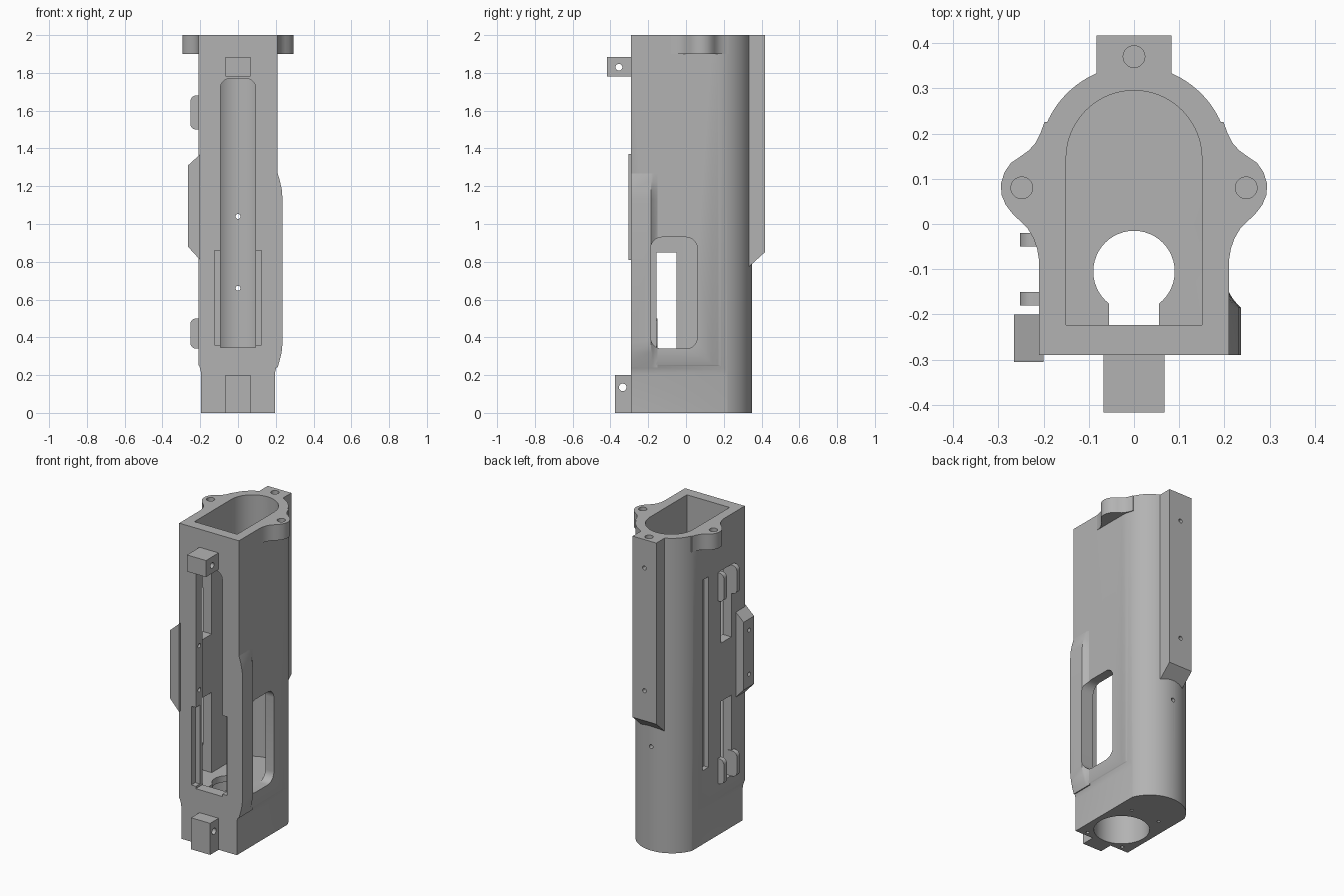
import bpy, bmesh
from math import sin, cos, pi, radians

old = bpy.data.objects.get("Cube")
if old:
    bpy.data.objects.remove(old, do_unlink=True)

GREY = (0.45, 0.45, 0.45, 1)
mat = bpy.data.materials.new("plain grey")
mat.use_nodes = True
mat.diffuse_color = GREY
mat.node_tree.nodes["Principled BSDF"].inputs["Base Color"].default_value = GREY


def arc(cx, cy, r, a0, a1, n=8):
    return [(cx + r * cos(radians(a0 + (a1 - a0) * i / n)),
             cy + r * sin(radians(a0 + (a1 - a0) * i / n))) for i in range(n + 1)]


def circle(cx, cy, r, n=32):
    return arc(cx, cy, r, 0, 360, n)[:-1]


def rect(x0, x1, y0, y1):
    return [(x0, y0), (x1, y0), (x1, y1), (x0, y1)]


def round_rect(x0, x1, y0, y1, r):
    return (arc(x1 - r, y1 - r, r, 0, 90) + arc(x0 + r, y1 - r, r, 90, 180)
            + arc(x0 + r, y0 + r, r, 180, 270) + arc(x1 - r, y0 + r, r, 270, 360))


def mirror(pts):
    return [(-x, y) for x, y in pts]


def prism(name, pts, axis, lo, hi):
    """Extrude a 2D outline along an axis."""
    place = {"x": lambda u, v, w: (w, u, v),
             "y": lambda u, v, w: (u, w, v),
             "z": lambda u, v, w: (u, v, w)}[axis]
    bm = bmesh.new()
    rings = [[bm.verts.new(place(u, v, w)) for u, v in pts] for w in (lo, hi)]
    bm.faces.new(rings[0])
    bm.faces.new(rings[1])
    n = len(pts)
    for i in range(n):
        j = (i + 1) % n
        bm.faces.new((rings[0][i], rings[0][j], rings[1][j], rings[1][i]))
    return finish(name, bm)


def finish(name, bm):
    bmesh.ops.recalc_face_normals(bm, faces=bm.faces)
    me = bpy.data.meshes.new(name)
    bm.to_mesh(me)
    bm.free()
    me.materials.append(mat)
    ob = bpy.data.objects.new(name, me)
    bpy.context.collection.objects.link(ob)
    return ob


def activate(ob):
    bpy.ops.object.select_all(action="DESELECT")
    ob.select_set(True)
    bpy.context.view_layer.objects.active = ob


def cut(targets, *outline):
    """Subtract an extruded outline from the given parts."""
    cutter = prism("cutter", *outline)
    cutter.hide_render = True
    for ob in targets:
        activate(ob)
        mod = ob.modifiers.new("cut", "BOOLEAN")
        mod.operation = "DIFFERENCE"
        mod.solver = "EXACT"
        mod.object = cutter
        bpy.ops.object.modifier_apply(modifier=mod.name)
    bpy.data.objects.remove(cutter, do_unlink=True)


# main housing: flat front, half-round back
body = prism("housing", [(-0.21, -0.29), (0.21, -0.29)] + arc(0, 0.14, 0.21, 0, 180, 48),
             "z", 0, 2)

# mounting ears around the top rim
ear = [(0.17, -0.08), (0.21, -0.08), (0.214, -0.055), (0.222, -0.032), (0.235, -0.01),
       (0.25, 0.005), (0.268, 0.022), (0.284, 0.043), (0.293, 0.065), (0.294, 0.09),
       (0.286, 0.115), (0.272, 0.135), (0.25, 0.15), (0.232, 0.163), (0.217, 0.18),
       (0.207, 0.2), (0.198, 0.225), (0.17, 0.225)]
ears = [prism("left_ear", ear, "z", 1.9, 2),
        prism("right_ear", mirror(ear), "z", 1.9, 2)]

# back spine with a chamfered lower end
spine = prism("back_spine", [(0.31, 0.755), (0.34, 0.78), (0.417, 0.85), (0.417, 2), (0.31, 2)],
              "x", -0.083, 0.083)

# hinge tabs on the front
top_tab = prism("top_tab", rect(-0.067, 0.067, 1.78, 1.885), "y", -0.417, -0.26)
bottom_tab = prism("bottom_tab", rect(-0.067, 0.067, 0, 0.2), "y", -0.375, -0.28)

# side plate on the right edge
plate = prism("side_plate", [(-0.2, 0.81), (-0.21, 0.82), (-0.265, 0.88), (-0.265, 1.31),
                             (-0.21, 1.36), (-0.2, 1.37)], "y", -0.305, -0.2)

# raised rail on the left edge, blended into the side
rail_line = [(0, 0.24), (0.4, 0.275), (0.8, 0.32), (1, 0.37), (1, 1.13), (0.85, 1.18),
             (0.5, 1.225), (0, 1.27)]
bm = bmesh.new()
rings = []
for y, h in ((-0.29, 1), (-0.185, 1), (-0.175, 0.65), (-0.164, 0.3), (-0.15, 0)):
    ring = [(0.19, 0.24)] + [(0.2095 + 0.0265 * h * f, z) for f, z in rail_line] + [(0.19, 1.27)]
    rings.append([bm.verts.new((x, y, z)) for x, z in ring])
for a, b in zip(rings, rings[1:]):
    for i in range(len(a)):
        j = (i + 1) % len(a)
        bm.faces.new((a[i], a[j], b[j], b[i]))
bm.faces.new(rings[0])
bm.faces.new(rings[-1])
rail = finish("side_rail", bm)

# retaining clips in pairs beside the right-hand slots
clips = []
for z0, z1, place in ((0.34, 0.5, "lower"), (1.5, 1.68, "upper")):
    for y0, side in ((-0.18, "front"), (-0.05, "rear")):
        clips.append(prism(f"{place}_{side}_clip", round_rect(-0.252, -0.17, z0, z1, 0.03),
                           "y", y0, y0 + 0.03))

# inner cavity, floor keyhole and bottom bore
cavity = [(-0.15, -0.223), (0.15, -0.223)] + arc(0, 0.145, 0.15, 0, 180, 40)
cut([body], cavity, "z", 0.34, 2.1)
cut([body], circle(0, -0.105, 0.09, 48), "z", 0.2, 0.4)
cut([body], rect(-0.055, 0.055, -0.223, -0.15), "z", 0.2, 0.4)
cut([body], circle(0, -0.11, 0.16, 56), "z", -0.1, 0.3)

# narrowed foot
foot = [(0.195, -0.1), (0.195, 0.205), (0.198, 0.225), (0.205, 0.247), (0.215, 0.265),
        (0.3, 0.265), (0.3, -0.1)]
cut([body], foot, "y", -0.6, 0.6)
cut([body], mirror(foot), "y", -0.6, 0.6)

# front slot with rounded top and a wider stepped section
slot = [(-0.093, 0.345), (0.093, 0.345)] + arc(0.043, 1.72, 0.05, 0, 90) + arc(-0.043, 1.72, 0.05, 90, 180)
cut([body], slot, "y", -0.35, -0.2)
cut([body], rect(-0.125, 0.125, 0.36, 0.86), "y", -0.35, -0.25)

# left window
cut([body, rail], round_rect(-0.187, 0.06, 0.34, 0.93, 0.06), "x", 0.1, 0.4)

# right slots and shallow groove
for z0, z1 in ((0.34, 0.85), (1.22, 1.68)):
    cut([body], rect(-0.155, -0.05, z0, z1), "x", -0.4, -0.1)
cut([body], rect(0.075, 0.135, 0.48, 1.69), "x", -0.4, -0.18)

# screw and pin holes
for ob, x in zip(ears, (0.248, -0.248)):
    cut([ob, body], circle(x, 0.08, 0.024), "z", 1.93, 2.1)
cut([spine, body], circle(0, 0.37, 0.024), "z", 1.92, 2.1)
for z in (0.66, 1.04, 1.82):
    cut([body, spine], circle(0, z, 0.013, 16), "y", 0.2, 0.6)
for z in (0.96, 1.24):
    cut([body, plate], circle(-0.255, z, 0.013, 16), "x", -0.4, 0)
cut([top_tab], circle(-0.355, 1.83, 0.018, 24), "x", -0.2, 0.2)
cut([bottom_tab], circle(-0.335, 0.135, 0.02, 24), "x", -0.2, 0.2)
for x, y in ((0.1, 0.1), (0.13, -0.26)):
    for s in (-1, 1):
        cut([body], circle(s * x, y, 0.01, 12), "z", -0.1, 0.08)

# smooth curves, sharp corners
for ob in [body, spine, top_tab, bottom_tab, plate, rail] + ears + clips:
    activate(ob)
    bpy.ops.object.shade_smooth_by_angle(angle=radians(30))
